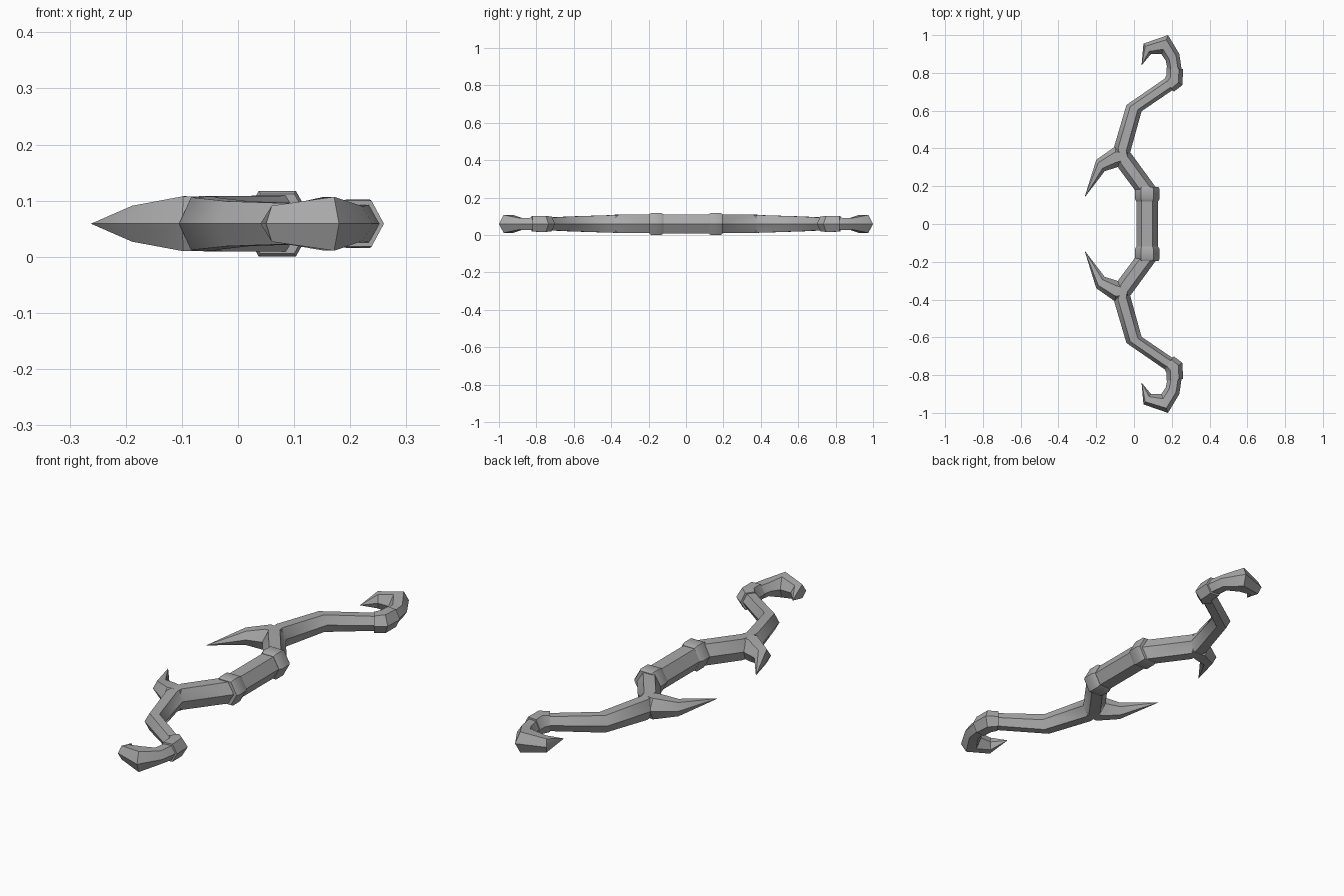
import bpy, bmesh, math

if "Cube" in bpy.data.objects:
    bpy.data.objects.remove(bpy.data.objects["Cube"], do_unlink=True)

MID = 0.059   # height of the bow's centre plane

grey = bpy.data.materials.new("plain grey")
grey.use_nodes = True
colour = (0.4, 0.4, 0.4, 1)
grey.diffuse_color = colour
grey.node_tree.nodes["Principled BSDF"].inputs["Base Color"].default_value = colour


def tube(name, rings, mirror=True):
    """Six-sided tube; each ring is (left x, left y, right x, right y, half height)."""
    bm = bmesh.new()
    loops = []
    for lx, ly, rx, ry, h in rings:
        loop = []
        for i in range(6):
            a = math.radians(60 * i)
            t = 0.5 + 0.5 * math.cos(a)
            z = MID + h * math.sin(a) / math.sin(math.pi / 3)
            loop.append(bm.verts.new((lx + (rx - lx) * t, ly + (ry - ly) * t, z)))
        loops.append(loop)
    for a, b in zip(loops, loops[1:]):
        for i in range(6):
            j = (i + 1) % 6
            bm.faces.new((a[i], a[j], b[j], b[i]))
    bm.faces.new(loops[0])
    bm.faces.new(loops[-1])
    bmesh.ops.remove_doubles(bm, verts=bm.verts[:], dist=0.0005)
    bmesh.ops.recalc_face_normals(bm, faces=bm.faces[:])
    mesh = bpy.data.meshes.new(name)
    bm.to_mesh(mesh)
    bm.free()
    mesh.materials.append(grey)
    obj = bpy.data.objects.new(name, mesh)
    bpy.context.collection.objects.link(obj)
    bpy.ops.object.select_all(action='DESELECT')
    obj.select_set(True)
    bpy.context.view_layer.objects.active = obj
    bpy.ops.object.shade_smooth_by_angle(angle=math.radians(40))
    if mirror:
        mod = obj.modifiers.new("both ends", 'MIRROR')
        mod.use_axis = (False, True, False)
        mod.use_mirror_merge = False
    return obj


# Straight grip and the collars at its ends
tube("grip", [(0.012, y, 0.126, y, 0.05) for y in (-0.15, 0.15)], mirror=False)
tube("grip_collar", [(0.07 - r, y, 0.07 + r, y, r * 0.89) for y, r in
                     ((0.12, 0.058), (0.133, 0.066), (0.185, 0.066), (0.195, 0.06))])

# Bent limb, widening at the fork
tube("limb", [
    (0.012, 0.17, 0.126, 0.18, 0.05),
    (-0.085, 0.30, -0.02, 0.38, 0.049),
    (-0.105, 0.41, -0.02, 0.38, 0.047),
    (-0.04, 0.63, 0.04, 0.597, 0.04),
    (0.185, 0.785, 0.22, 0.72, 0.033),
])

# Spike growing from the fork
tube("spike", [
    (-0.03, 0.39, -0.045, 0.325, 0.047),
    (-0.10, 0.41, -0.09, 0.30, 0.049),
    (-0.20, 0.34, -0.155, 0.28, 0.032),
    (-0.262, 0.14, -0.262, 0.14, 0),
])

# Collar at the limb's end
tube("tip_collar", [
    (0.162, 0.77, 0.21, 0.70, 0.039),
    (0.172, 0.79, 0.256, 0.735, 0.043),
    (0.172, 0.828, 0.26, 0.82, 0.041),
])

# Curled hook at the tip
tube("hook", [
    (0.18, 0.81, 0.255, 0.80, 0.034),
    (0.168, 0.865, 0.24, 0.90, 0.031),
    (0.145, 0.90, 0.18, 1.0, 0.048),
    (0.09, 0.90, 0.05, 0.955, 0.032),
    (0.04, 0.84, 0.04, 0.84, 0),
])
